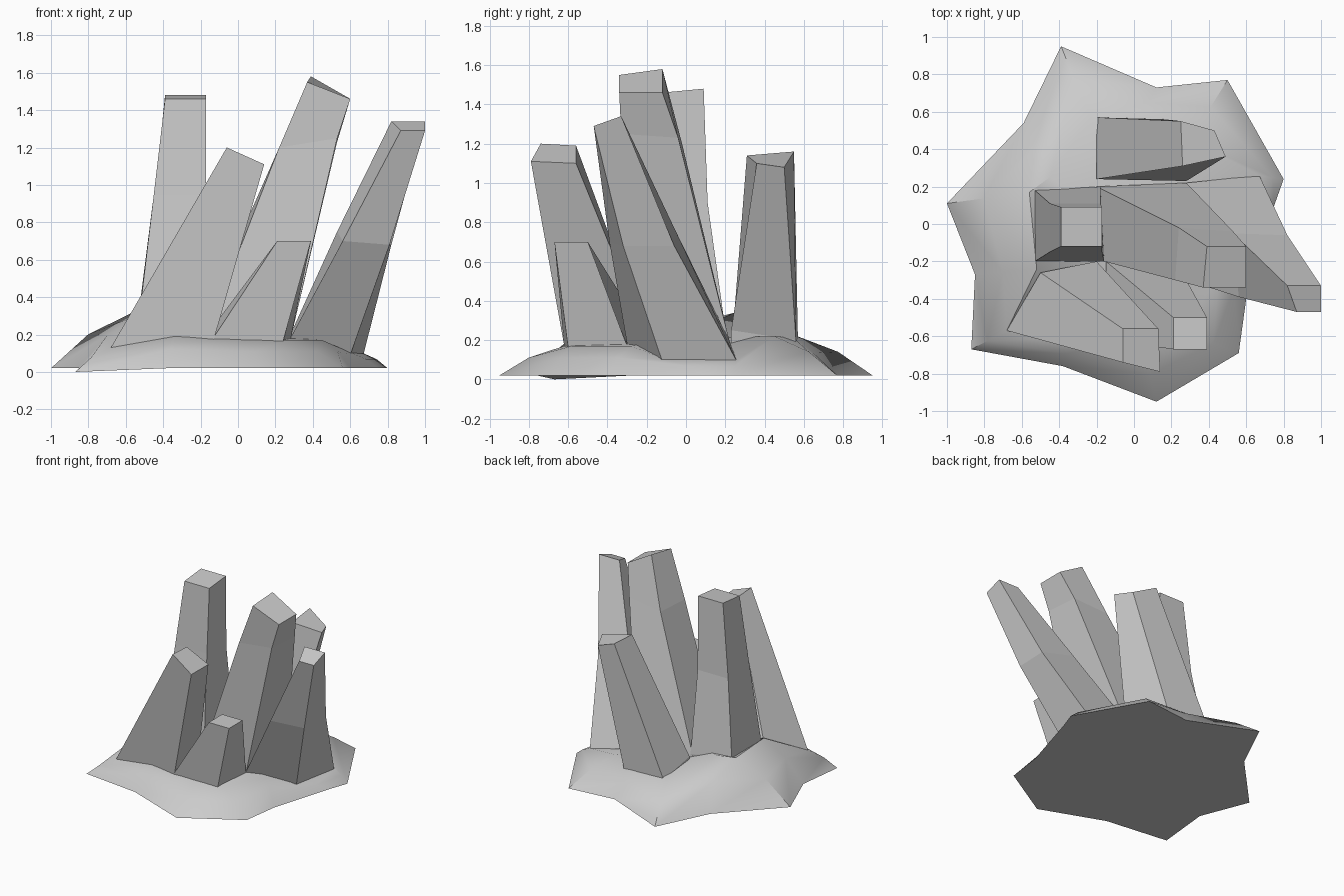
import bpy
import math
from mathutils import Vector

if "Cube" in bpy.data.objects:
    bpy.data.objects.remove(bpy.data.objects["Cube"])


def make_object(name, verts, faces):
    mesh = bpy.data.meshes.new(name)
    mesh.from_pydata([tuple(v) for v in verts], [], faces)
    mesh.update()
    ob = bpy.data.objects.new(name, mesh)
    bpy.context.collection.objects.link(ob)
    return ob


def loft(name, rings):
    """Skin equal-sized counter-clockwise rings, bottom to top, with end caps."""
    n = len(rings[0])
    verts = [v for ring in rings for v in ring]
    faces = [(r * n + i, r * n + (i + 1) % n, (r + 1) * n + (i + 1) % n, (r + 1) * n + i)
             for r in range(len(rings) - 1) for i in range(n)]
    faces.append(tuple(reversed(range(n))))
    top = (len(rings) - 1) * n
    center = sum((Vector(v) for v in rings[-1]), Vector()) / n
    if n == 4:
        faces.append(tuple(range(top, top + n)))
    else:
        verts.append(center)
        faces += [(top + i, top + (i + 1) % n, len(verts) - 1) for i in range(n)]
    return make_object(name, verts, faces)


def crystal(name, *rings):
    """Four-sided shard; corners go front-left, front-right, back-right, back-left."""
    root = [(x, y, 0.05) for x, y, z in rings[0]]
    return loft(name, [root, *rings])


# Rock mound: irregular rim rising to the feet of the crystals
rim = [(-.87, -.67), (-.38, -.76), (.12, -.95), (.56, -.69), (.60, -.40), (.75, .10), (.80, .24),
       (.50, .77), (.12, .73), (-.39, .95), (-.59, .54), (-1, .11), (-.85, -.27)]
crest = [(-.68, -.57, .13), (-.34, -.61, .19), (.05, -.62, .17), (.26, -.58, .17), (.45, -.28, .17),
         (.61, -.10, .10), (.67, .26, .10), (.30, .45, .22), (.02, .55, .21), (-.23, .56, .22),
         (-.45, .25, .34), (-.56, .17, .32), (-.52, -.24, .31)]
rim = [Vector((x, y, 0 if i == 0 else .02)) for i, (x, y) in enumerate(rim)]
crest = [Vector(p) for p in crest]
slope = []
for a, b in zip(rim, crest):
    p = a.lerp(b, .45)
    p.z = a.z + (b.z - a.z) * .6
    slope.append(p)
mound = loft("rock_mound", [rim, slope, crest])
bpy.context.view_layer.objects.active = mound
mound.select_set(True)
bpy.ops.object.shade_smooth_by_angle(angle=math.radians(40))

# Upright crystal on the left
crystal("upright_crystal",
        [(-.53, -.20, .28), (-.16, -.20, .22), (-.18, .20, .26), (-.53, .18, .32)],
        [(-.45, -.15, .95), (-.17, -.15, .95), (-.18, .11, .90), (-.45, .11, .90)],
        [(-.39, -.12, 1.46), (-.17, -.12, 1.46), (-.17, .09, 1.48), (-.39, .09, 1.48)])

# Leaning crystal at the front left
crystal("front_left_crystal",
        [(-.68, -.57, .13), (-.13, -.62, .17), (-.20, -.20, .22), (-.50, -.26, .30)],
        [(-.06, -.74, 1.20), (.14, -.79, 1.11), (.13, -.56, 1.10), (-.06, -.56, 1.19)])

# Short crystal at the front
crystal("short_front_crystal",
        [(-.14, -.62, .17), (.24, -.60, .16), (.28, -.30, .17), (-.15, -.20, .22)],
        [(.21, -.67, .70), (.39, -.67, .70), (.39, -.50, .70), (.21, -.50, .70)])

# Tallest crystal in the middle
crystal("tall_center_crystal",
        [(-.16, -.20, .22), (.28, -.30, .17), (.28, .22, .20), (-.20, .20, .25)],
        [(.22, -.30, 1.20), (.53, -.33, 1.25), (.53, -.04, 1.23), (.24, -.02, 1.20)],
        [(.37, -.34, 1.55), (.60, -.34, 1.46), (.60, -.12, 1.46), (.39, -.12, 1.58)])

# Leaning crystal on the right
crystal("right_crystal",
        [(.28, -.30, .18), (.60, -.12, .09), (.67, .26, .09), (.28, .22, .20)],
        [(.56, -.39, .70), (.81, -.32, .68), (.82, -.06, .68), (.53, -.05, .75)],
        [(.87, -.47, 1.29), (1.0, -.47, 1.29), (1.0, -.33, 1.34), (.82, -.33, 1.34)])

# Leaning crystal at the back
crystal("back_crystal",
        [(-.20, .24, .26), (.28, .23, .25), (.16, .56, .20), (-.20, .57, .20)],
        [(.26, .31, 1.14), (.49, .36, 1.10), (.43, .50, 1.08), (.25, .55, 1.16)])
